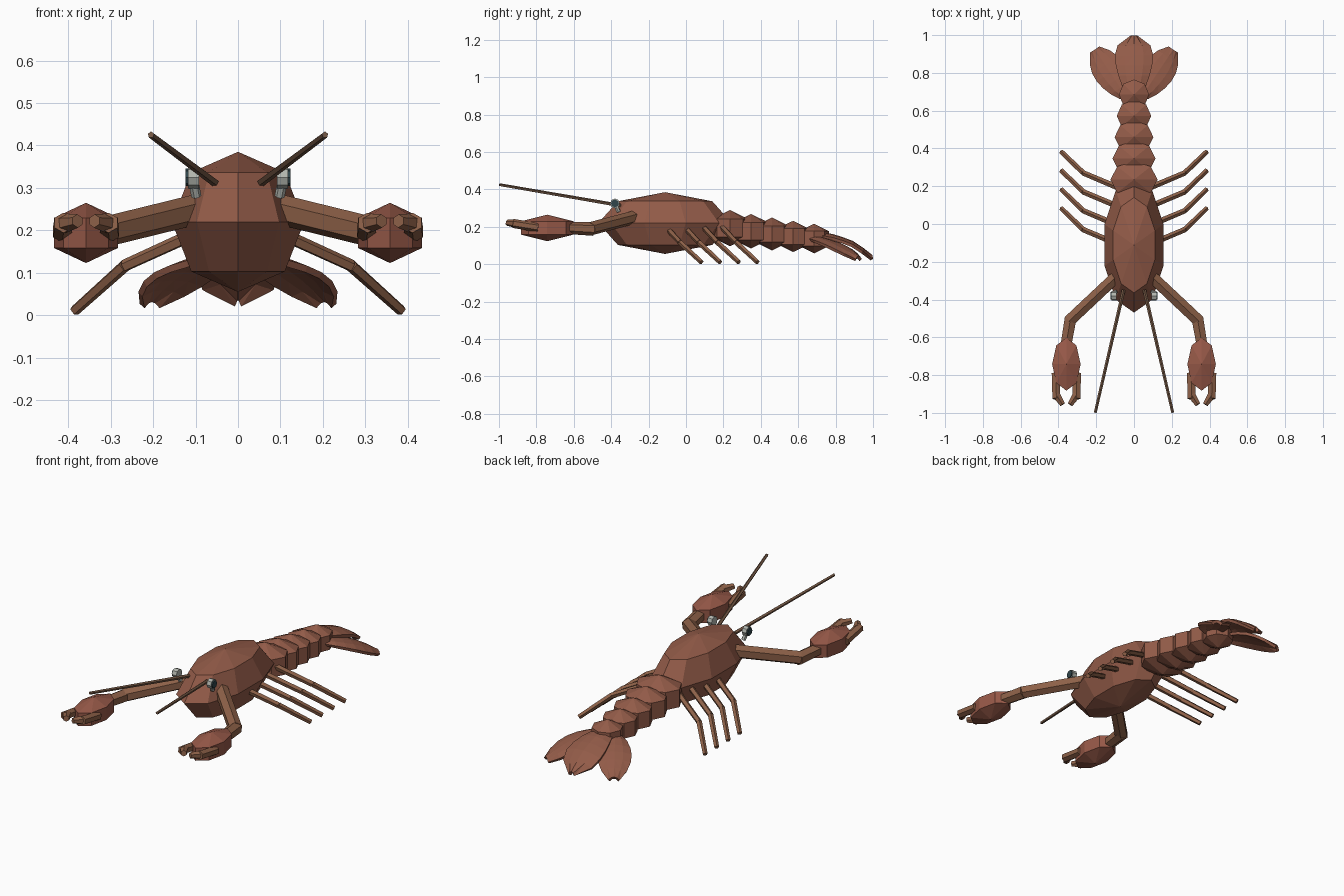
import bpy, bmesh
from mathutils import Vector, Matrix

if "Cube" in bpy.data.objects:
    bpy.data.objects.remove(bpy.data.objects["Cube"])


def material(name, rgb):
    m = bpy.data.materials.new(name)
    m.diffuse_color = (*rgb, 1)
    m.use_nodes = True
    m.node_tree.nodes["Principled BSDF"].inputs["Base Color"].default_value = m.diffuse_color
    return m


SHELL = material("shell_brown", (0.29, 0.105, 0.065))
CLAW = material("claw_red", (0.31, 0.10, 0.065))
LIMB = material("limb_brown", (0.27, 0.12, 0.065))
FEELER = material("feeler_brown", (0.18, 0.10, 0.06))
EYE = material("eye_grey", (0.45, 0.47, 0.43))
PUPIL = material("pupil_dark", (0.03, 0.06, 0.07))


def finish(name, bm, mat):
    bmesh.ops.recalc_face_normals(bm, faces=bm.faces)
    me = bpy.data.meshes.new(name)
    bm.to_mesh(me)
    bm.free()
    me.materials.append(mat)
    ob = bpy.data.objects.new(name, me)
    bpy.context.collection.objects.link(ob)
    return ob


def ball(name, center, size, segs, rings, mat):
    bm = bmesh.new()
    bmesh.ops.create_uvsphere(bm, u_segments=segs, v_segments=rings, radius=1)
    bmesh.ops.scale(bm, vec=size, verts=bm.verts)
    bmesh.ops.translate(bm, vec=center, verts=bm.verts)
    return finish(name, bm, mat)


def rod(name, a, b, r1, r2, sides, mat):
    a, b = Vector(a), Vector(b)
    d = b - a
    mtx = Matrix.Translation((a + b) / 2) @ d.to_track_quat('Z', 'Y').to_matrix().to_4x4()
    bm = bmesh.new()
    bmesh.ops.create_cone(bm, cap_ends=True, segments=sides, radius1=r1, radius2=r2,
                          depth=d.length, matrix=mtx)
    return finish(name, bm, mat)


def lobe(name, root, tip, widths, heights, drop):
    """Thin drooping fan blade, lofted from root to tip."""
    root, tip = Vector(root), Vector(tip)
    d = tip - root
    side = Vector((d.y, -d.x)).normalized()
    n, cols = len(widths) - 1, (-1, -0.5, 0, 0.5, 1)
    bm = bmesh.new()
    rows = []
    for i, (w, z) in enumerate(zip(widths, heights)):
        c = root + d * i / n
        rows.append([bm.verts.new((*(c + side * w * u), z - drop * u * u)) for u in cols])
    for r, q in zip(rows, rows[1:]):
        for j in range(len(cols) - 1):
            bm.faces.new((r[j], r[j + 1], q[j + 1], q[j]))
    bmesh.ops.triangulate(bm, faces=bm.faces)
    ob = finish(name, bm, SHELL)
    mod = ob.modifiers.new("thickness", 'SOLIDIFY')
    mod.thickness = 0.016
    mod.offset = 0
    return ob


# Carapace
ball("carapace", (0, -0.112, 0.22), (0.164, 0.357, 0.165), 10, 4, SHELL)

# Tail segments, shrinking towards the fan
for i in range(5):
    t = i / 4
    width = 0.125 - 0.045 * t
    length = 0.098 - 0.018 * t
    ball(f"tail_segment_{i + 1}", (0, 0.235 + 0.1125 * i, 0.193 - 0.07 * t + 0.014 * t * t),
         (width / 0.866, length / 0.866, 0.097 - 0.018 * t), 8, 3, SHELL)

# Tail fan
lobe("tail_fan_center", (0, 0.68), (0, 0.993),
     (0.03, 0.06, 0.08, 0.094, 0.10, 0.085, 0.012),
     (0.165, 0.163, 0.153, 0.137, 0.117, 0.083, 0.042), 0.018)

for s, tag in ((1, "right"), (-1, "left")):
    lobe(f"tail_fan_{tag}", (s * 0.045, 0.68), (s * 0.205, 0.92),
         (0.03, 0.058, 0.075, 0.083, 0.08, 0.062, 0.025),
         (0.145, 0.137, 0.125, 0.11, 0.09, 0.066, 0.038), 0.016)

    # Claw arm
    rod(f"upper_arm_{tag}", (s * 0.095, -0.28, 0.25), (s * 0.34, -0.51, 0.19),
        0.036, 0.036, 6, LIMB)
    rod(f"forearm_{tag}", (s * 0.335, -0.495, 0.188), (s * 0.36, -0.64, 0.195),
        0.036, 0.033, 6, LIMB)

    # Claw palm and two hooked fingers
    cx = 0.358
    ball(f"claw_palm_{tag}", (s * cx, -0.742, 0.194), (0.087, 0.162, 0.071), 8, 3, CLAW)
    for k, part in ((1, "outer"), (-1, "inner")):
        x0, x1, x2 = (s * (cx + k * o) for o in (0.056, 0.053, 0.020))
        rod(f"claw_{part}_finger_{tag}", (x0, -0.79, 0.196), (x1, -0.925, 0.218),
            0.025, 0.024, 6, LIMB)
        rod(f"claw_{part}_tip_{tag}", (x1, -0.905, 0.216), (x2, -0.956, 0.222),
            0.024, 0.016, 6, LIMB)

    # Eye: stalk, eyeball, pupil
    rod(f"eye_stalk_{tag}", (s * 0.098, -0.36, 0.28), (s * 0.106, -0.378, 0.32),
        0.012, 0.012, 6, EYE)
    rod(f"eye_{tag}", (s * 0.092, -0.38, 0.325), (s * 0.118, -0.38, 0.325),
        0.026, 0.026, 8, EYE)
    rod(f"pupil_{tag}", (s * 0.116, -0.38, 0.325), (s * 0.124, -0.38, 0.325),
        0.021, 0.021, 8, PUPIL)

    # Antenna
    rod(f"antenna_{tag}", (s * 0.055, -0.35, 0.313), (s * 0.205, -0.998, 0.425),
        0.010, 0.008, 5, FEELER)

    # Four walking legs, swept back
    for i in range(4):
        y = 0.1 * i
        knee = Vector((s * 0.268, y - 0.03, 0.116))
        rod(f"leg_{i + 1}_upper_{tag}", (s * 0.09, y - 0.105, 0.197), knee,
            0.016, 0.015, 5, LIMB)
        rod(f"leg_{i + 1}_lower_{tag}", knee, (s * 0.385, y + 0.083, 0.011),
            0.015, 0.013, 5, LIMB)
